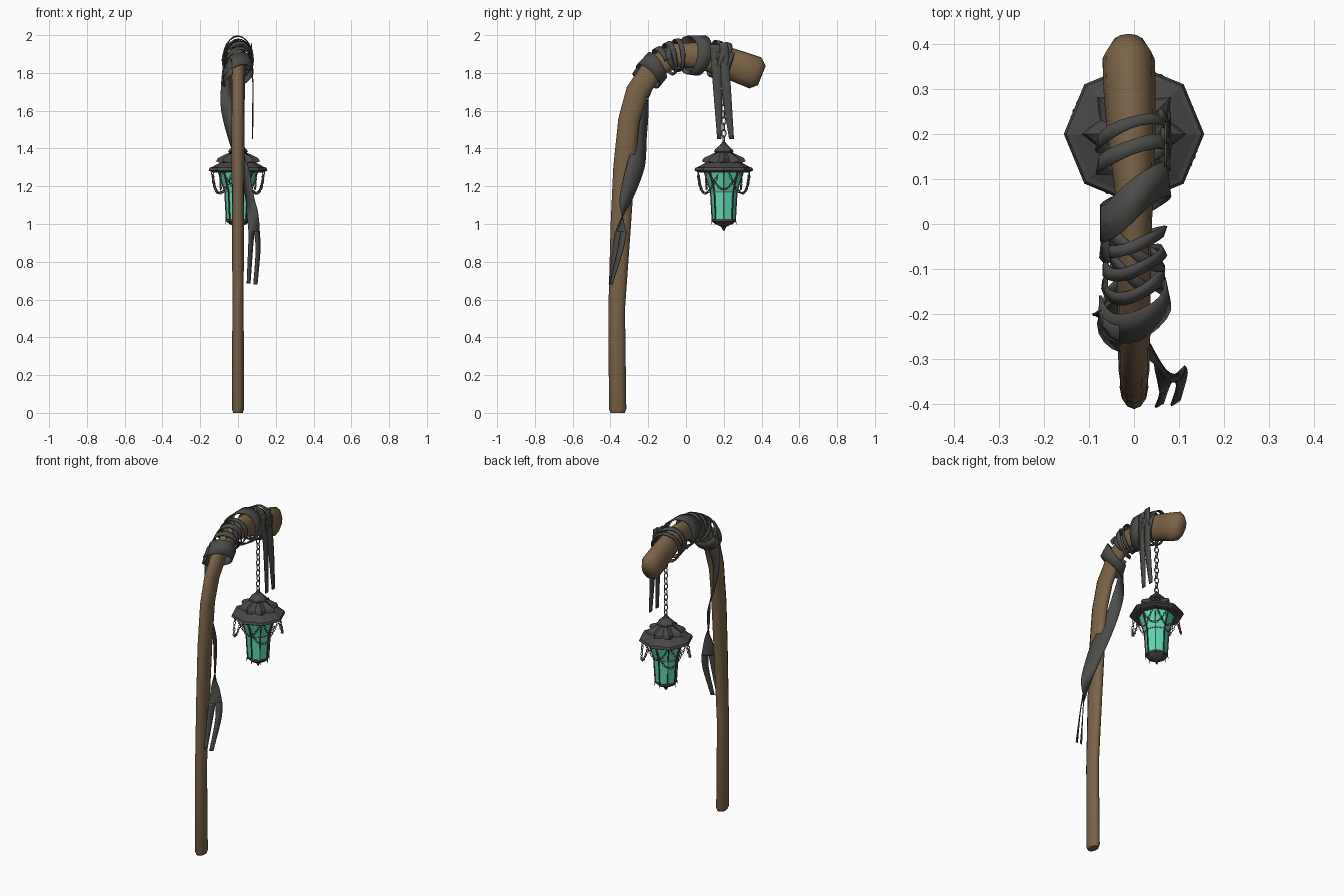
import bpy, bmesh, math
from mathutils import Vector as V

if "Cube" in bpy.data.objects:
    bpy.data.objects.remove(bpy.data.objects["Cube"])

def mat(name, c):
    m = bpy.data.materials.new(name)
    m.diffuse_color = (*c, 1)
    m.use_nodes = True
    m.node_tree.nodes["Principled BSDF"].inputs["Base Color"].default_value = m.diffuse_color
    return m

WOOD = mat("brown wood", (0.195, 0.124, 0.065))
CLOTH = mat("charcoal cloth", (0.072, 0.073, 0.068))
METAL = mat("dark metal", (0.066, 0.064, 0.062))
CHAIN = mat("grey chain", (0.2, 0.195, 0.195))
GLASS = mat("teal glass", (0.11, 0.72, 0.47))

def finish(name, bm, m, smooth=None, thick=0):
    bmesh.ops.recalc_face_normals(bm, faces=bm.faces)
    me = bpy.data.meshes.new(name)
    bm.to_mesh(me)
    bm.free()
    me.materials.append(m)
    ob = bpy.data.objects.new(name, me)
    bpy.context.collection.objects.link(ob)
    if thick:
        s = ob.modifiers.new("thickness", 'SOLIDIFY')
        s.thickness, s.offset = thick, 0
    if smooth:
        bpy.ops.object.select_all(action='DESELECT')
        ob.select_set(True)
        bpy.context.view_layer.objects.active = ob
        bpy.ops.object.shade_smooth_by_angle(angle=math.radians(smooth))
    return ob

def skin(bm, rings, closed=True, cap=True, loop=False):
    """Join rows of points into quads."""
    vs = [[bm.verts.new(p) for p in r] for r in rings]
    n = len(vs[0])
    for i in range(len(vs) if loop else len(vs) - 1):
        a, b = vs[i], vs[(i + 1) % len(vs)]
        for k in range(n if closed else n - 1):
            j = (k + 1) % n
            bm.faces.new((a[k], a[j], b[j], b[k]))
    if cap and closed and not loop:
        bm.faces.new(vs[0])
        bm.faces.new(vs[-1])

def catmull(pts, per=6):
    """Smooth a list of vectors."""
    out = []
    for i in range(len(pts) - 1):
        p0, p1, p2, p3 = pts[max(i - 1, 0)], pts[i], pts[i + 1], pts[min(i + 2, len(pts) - 1)]
        for k in range(per):
            t = k / per
            out.append(0.5 * (2 * p1 + (p2 - p0) * t + (2 * p0 - 5 * p1 + 4 * p2 - p3) * t * t
                              + (3 * p1 - p0 - 3 * p2 + p3) * t ** 3))
    return out + [pts[-1]]

# ---- Crooked staff: x, y, z, half width, half depth
STAFF = [(0, -.362, 0, .025, .038), (0, -.362, .02, .032, .046), (0, -.367, .55, .030, .044),
         (0, -.345, 1.0, .031, .054), (0, -.328, 1.3, .034, .057), (0, -.302, 1.55, .035, .057),
         (0, -.258, 1.70, .036, .061), (0, -.17, 1.83, .037, .061), (0, -.05, 1.895, .038, .062),
         (0, .08, 1.892, .043, .072), (-.006, .2, 1.862, .054, .080), (-.01, .3, 1.825, .058, .086),
         (-.012, .367, 1.80, .058, .088), (-.012, .402, 1.786, .036, .055)]

def staff_at(s):
    """Centre, outward normal and half sizes at a fractional index."""
    s = min(max(s, 0), len(STAFF) - 1.001)
    i = int(s)
    f = s - i
    def tan(k):
        a, b = STAFF[max(k - 1, 0)], STAFF[min(k + 1, len(STAFF) - 1)]
        return (V((0, b[1], b[2])) - V((0, a[1], a[2]))).normalized()
    t = tan(i).lerp(tan(i + 1), f).normalized()
    q = [a + (b - a) * f for a, b in zip(STAFF[i], STAFF[i + 1])]
    return V(q[:3]), V((1, 0, 0)).cross(t), q[3], q[4]

def around(s, a, gx=0, gn=0):
    c, n, rx, rn = staff_at(s)
    return c + V((1, 0, 0)) * (rx + gx) * math.cos(a) + n * (rn + gn) * math.sin(a)

bm = bmesh.new()
skin(bm, [[around(i, math.tau * k / 12) for k in range(12)] for i in range(len(STAFF))])
finish("staff", bm, WOOD, 65)

# ---- Cloth wound around the crook
def wrap(name, s0, s1, turns, half, tilt, gx, gn, phase=0):
    n = int(turns * 20)
    rows = []
    for i in range(n + 1):
        a = phase + math.tau * turns * i / n
        s = s0 + (s1 - s0) * i / n + tilt * math.cos(a)
        g = 0.006 * math.sin(2.3 * a)
        rows.append([around(s - half, a, gx + g, gn), around(s + half, a, gx - g, gn)])
    bm = bmesh.new()
    skin(bm, rows, closed=False)
    finish(name, bm, CLOTH, 40, 0.006)

wrap("wide_lower_wrap", 6.75, 6.98, 1.2, .26, .2, .038, .020, 2)
wrap("narrow_wraps", 7.35, 8.25, 2.6, .09, .22, .028, .022)
wrap("crossing_wrap", 7.6, 8.2, 1.5, .10, -.25, .024, .014, 1)
wrap("wide_upper_wrap", 8.5, 8.9, 1.25, .29, .45, .032, .034, 2.5)
wrap("front_loop", 9.55, 9.68, 1.1, .12, .22, .030, .020)
wrap("rear_loop", 9.95, 10.1, 1.1, .10, .22, .024, .020)

# ---- Hanging cloth strips: centre and half-width vector per point
def ribbon(name, pts):
    cs = catmull([V(c) for c, h in pts])
    hs = catmull([V(h) for c, h in pts])
    bm = bmesh.new()
    skin(bm, [[c - h, c, c + h] for c, h in zip(cs, hs)], closed=False)
    finish(name, bm, CLOTH, 40, 0.005)

ribbon("long_cloth", [((-.06, -.18, 1.83), (.02, .015, 0)), ((-.062, -.19, 1.72), (.028, .012, 0)),
                      ((-.058, -.215, 1.6), (.03, -.015, 0)), ((-.025, -.24, 1.45), (.025, -.03, 0)),
                      ((.028, -.268, 1.3), (.025, -.048, 0)), ((.062, -.315, 1.14), (.022, -.035, 0)),
                      ((.078, -.335, 1.05), (.030, -.004, 0)), ((.086, -.345, .95), (.028, .03, 0))])
ribbon("long_cloth_tail_a", [((.1, -.33, .96), (.014, .015, 0)), ((.106, -.348, .86), (.011, .014, 0)),
                             ((.092, -.397, .68), (.010, .006, 0))])
ribbon("long_cloth_tail_b", [((.072, -.36, .96), (.014, .015, 0)), ((.066, -.375, .86), (.011, .014, 0)),
                             ((.056, -.402, .685), (.009, .005, 0))])
ribbon("short_tail_front", [((.07, .155, 1.95), (0, .028, 0)), ((.078, .165, 1.75), (0, .024, 0)),
                            ((.076, .177, 1.45), (0, .012, 0))])
ribbon("short_tail_rear", [((.07, .20, 1.96), (0, .022, 0)), ((.08, .215, 1.7), (0, .024, 0)),
                           ((.077, .241, 1.45), (0, .013, 0))])

# ---- Lantern, eight sided, hung at y = 0.2
LY = 0.2

def polar(r, a, z):
    return V((r * math.cos(a), LY + r * math.sin(a), z))

def lathe(name, prof, m, n=8, loop=False):
    bm = bmesh.new()
    skin(bm, [[polar(r, math.tau * k / n, z) for k in range(n)] for r, z in prof], loop=loop)
    finish(name, bm, m)

lathe("lantern_glass", [(.060, 1.02), (.069, 1.17), (.104, 1.285)], GLASS)
lathe("lantern_base", [(.002, .963), (.014, .985), (.045, 1.0), (.064, 1.014), (.064, 1.026), (.05, 1.028)], METAL)
lathe("lantern_brim", [(.095, 1.272), (.138, 1.274), (.156, 1.284), (.150, 1.298), (.138, 1.302),
                       (.095, 1.325), (.06, 1.34)], METAL)
lathe("lantern_cap", [(.035, 1.365), (.052, 1.385), (.046, 1.395), (.02, 1.418), (.003, 1.442)], METAL)
lathe("lantern_middle_band", [(.066, 1.167), (.072, 1.167), (.073, 1.174), (.067, 1.174)], CHAIN, loop=True)

# Jagged crown between brim and cap
bm = bmesh.new()
rows = [[], [], [], []]
for k in range(16):
    a, tip = math.tau * k / 16, k % 2 == 0
    rows[0].append(polar(.07, a, 1.315))
    rows[1].append(polar(.116 if tip else .082, a, 1.332 if tip else 1.322))
    rows[2].append(polar(.106 if tip else .076, a, 1.350 if tip else 1.342))
    rows[3].append(polar(.042, a, 1.380))
skin(bm, rows)
finish("lantern_crown", bm, METAL)

# Glazing bars on the eight corners, ending in small spikes
bm = bmesh.new()
for k in range(8):
    a = math.tau * k / 8
    side = V((-math.sin(a), math.cos(a), 0))
    out = V((math.cos(a), math.sin(a), 0))
    rings = []
    for r, z, w in ((.066, .998, .001), (.062, 1.03, .003), (.070, 1.17, .003), (.105, 1.28, .0035)):
        c = polar(r, a, z)
        rings.append([c + side * w + out * w, c - side * w + out * w, c - side * w - out * w, c + side * w - out * w])
    skin(bm, rings)
finish("lantern_bars", bm, METAL)

# ---- Chains made of oval links along a path
def chain(bm, pts, pitch, width, wire):
    last, flip = pts[0], False
    spots = [pts[0]]
    for p in pts[1:]:
        if (p - last).length >= pitch:
            spots.append(p)
            last = p
    for p, q in zip(spots, spots[1:]):
        d = (q - p).normalized()
        u = d.cross(V((.31, .95, .1))).normalized()
        v = d.cross(u)
        if flip:
            u, v = v, u
        flip = not flip
        mid, rings = (p + q) / 2, []
        for i in range(10):
            a = math.tau * i / 10
            o = d * math.cos(a) * pitch * .62 + u * math.sin(a) * width
            e = o.normalized()
            rings.append([mid + o + (e * math.cos(b) + v * math.sin(b)) * wire
                          for b in (math.tau * j / 5 for j in range(5))])
        skin(bm, rings, loop=True)

bm = bmesh.new()
chain(bm, [V((0, LY, 1.43 + .37 * i / 400)) for i in range(401)], .033, .012, .0035)
finish("hanging_chain", bm, CHAIN, 60)

bm = bmesh.new()
for k in range(8):
    outer = k % 2 == 1      # loose swags on the diagonals, tight ones between them
    r, sag, span = (.138, .115, 34) if outer else (.090, .095, 42)
    pts = []
    for i in range(401):
        t = i / 200 - 1
        a = math.radians(45 * k + span * t)
        rr = r if outer else r + .035 * t * t
        pts.append(polar(rr, a, 1.277 - sag * (1 - t * t)))
    chain(bm, pts, .018, .0065 if outer else .005, .0024 if outer else .0018)
finish("lantern_swag_chains", bm, CHAIN, 60)
